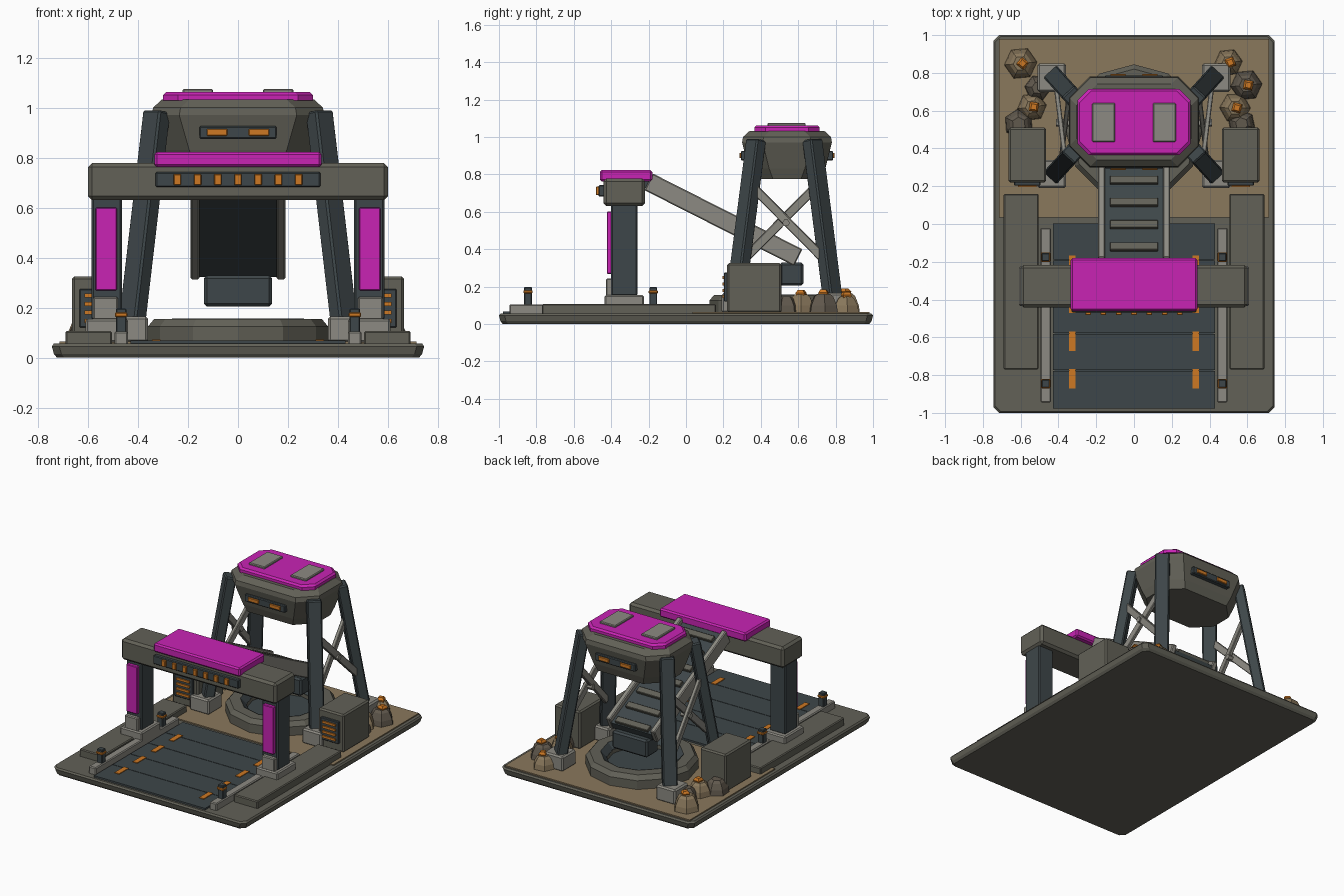
import bpy, bmesh, math, random
from mathutils import Vector, Matrix

random.seed(4)
if "Cube" in bpy.data.objects:
    bpy.data.objects.remove(bpy.data.objects["Cube"])


def material(name, r, g, b):
    m = bpy.data.materials.new(name)
    m.use_nodes = True
    m.diffuse_color = (r, g, b, 1)
    m.node_tree.nodes["Principled BSDF"].inputs["Base Color"].default_value = (r, g, b, 1)
    return m


GREY = material("olive_grey", 0.122, 0.119, 0.095)
SLATE = material("dark_slate", 0.048, 0.062, 0.067)
SAND = material("sand", 0.254, 0.188, 0.107)
PINK = material("magenta", 0.578, 0.017, 0.456)
ORANGE = material("orange", 0.61, 0.188, 0.017)
LIGHT = material("light_grey", 0.262, 0.254, 0.223)
STONE = material("brown_stone", 0.12, 0.10, 0.075)


def finish(name, bm, mat, bevel=0):
    bmesh.ops.recalc_face_normals(bm, faces=bm.faces)
    mesh = bpy.data.meshes.new(name)
    bm.to_mesh(mesh)
    bm.free()
    mesh.materials.append(mat)
    ob = bpy.data.objects.new(name, mesh)
    bpy.context.scene.collection.objects.link(ob)
    if bevel:
        mod = ob.modifiers.new("edge_bevel", "BEVEL")
        mod.width = bevel
        mod.segments = 1
    return ob


def box(name, x, y, z, mat, bevel=0):
    """Box from (low, high) ranges on each axis."""
    bm = bmesh.new()
    bmesh.ops.create_cube(bm, size=1)
    for v in bm.verts:
        v.co = [(lo + hi) / 2 + c * (hi - lo) for c, (lo, hi) in zip(v.co, (x, y, z))]
    return finish(name, bm, mat, bevel)


def side_range(s, lo, hi):
    return (lo, hi) if s > 0 else (-hi, -lo)


def beam(name, a, b, width, thick, mat, bevel=0):
    """Box bar running from a to b, its width lying level."""
    a, b = Vector(a), Vector(b)
    d = (b - a).normalized()
    across = d.cross(Vector((0, 0, 1))).normalized()
    up = across.cross(d)
    rot = Matrix((across, d, up)).transposed()
    bm = bmesh.new()
    bmesh.ops.create_cube(bm, size=1)
    for v in bm.verts:
        c = Vector((v.co.x * width, v.co.y * (b - a).length, v.co.z * thick))
        v.co = (a + b) / 2 + rot @ c
    return finish(name, bm, mat, bevel)


def loft(name, rings, mat, close=False, bevel=0):
    """Skin a list of equal-length point rings, capping or closing the ends."""
    bm = bmesh.new()
    loops = [[bm.verts.new(p) for p in ring] for ring in rings]
    pairs = list(zip(loops, loops[1:])) + ([(loops[-1], loops[0])] if close else [])
    for lo, hi in pairs:
        for i in range(len(lo)):
            j = (i + 1) % len(lo)
            bm.faces.new((lo[i], lo[j], hi[j], hi[i]))
    if not close:
        bm.faces.new(loops[0])
        bm.faces.new(loops[-1])
    return finish(name, bm, mat, bevel)


def cut_rect(hx, hy, cut, cy, z):
    """Rectangle with chamfered corners."""
    pts = []
    for sx, sy in ((1, 1), (-1, 1), (-1, -1), (1, -1)):
        corner = [(sx * hx, cy + sy * (hy - cut), z), (sx * (hx - cut), cy + sy * hy, z)]
        pts += corner if sx * sy > 0 else corner[::-1]
    return pts


def circle(r, z, n, cx=0, cy=0, turn=0.0):
    return [(cx + r * math.sin(turn + math.tau * i / n),
             cy + r * math.cos(turn + math.tau * i / n), z) for i in range(n)]


# Base slab, sand bed and road panels
loft("base", [cut_rect(hx, hx + 0.255, 0.03, 0, z) for z, hx in
              ((0, 0.725), (0.015, 0.737), (0.045, 0.745), (0.056, 0.737))], GREY)
box("sand_bed", (-0.715, 0.715), (0.035, 0.98), (0.05, 0.064), SAND)
box("road_bed", (-0.42, 0.42), (-0.975, -0.005), (0.05, 0.06), SLATE)
seams = (-0.98, -0.775, -0.58, -0.38, -0.19, 0.005)
for lo, hi in zip(seams, seams[1:]):
    box("road_panel", (-0.43, 0.43), (lo + 0.002, hi - 0.002), (0.05, 0.068), SLATE)

for s in (-1, 1):
    # Road edge marks, side rails and kerb platforms
    for y in (-0.82, -0.62, -0.42, -0.22):
        box("road_mark", side_range(s, 0.31, 0.345), (y - 0.052, y + 0.052), (0.06, 0.073), ORANGE)
    box("side_rail", side_range(s, 0.44, 0.495), (-0.945, -0.02), (0.05, 0.105), LIGHT, 0.006)
    box("side_platform", side_range(s, 0.505, 0.69), (-0.77, 0.16), (0.05, 0.107), GREY, 0.006)

    # Beacon posts
    for y in (-0.845, -0.175):
        x = s * 0.468
        for part, r, z, mat in (("beacon_post", 0.021, (0.09, 0.197), SLATE),
                                ("beacon_band", 0.025, (0.163, 0.18), ORANGE)):
            box(part, (x - r, x + r), (y - r, y + r), z, mat, 0.004)

    # Gantry columns
    box("gantry_foot", side_range(s, 0.44, 0.61), (-0.435, -0.225), (0.06, 0.155), LIGHT, 0.008)
    box("gantry_column", side_range(s, 0.465, 0.587), (-0.40, -0.26), (0.15, 0.65), SLATE, 0.008)
    box("column_bracket", side_range(s, 0.48, 0.58), (-0.428, -0.39), (0.15, 0.243), LIGHT, 0.006)
    box("column_panel", side_range(s, 0.485, 0.57), (-0.423, -0.39), (0.268, 0.6), PINK, 0.004)

    # Supply crates with glowing vents
    box("crate", side_range(s, 0.465, 0.665), (0.22, 0.51), (0.06, 0.325), GREY, 0.01)
    box("crate_vent", side_range(s, 0.495, 0.635), (0.203, 0.23), (0.12, 0.275), SLATE, 0.004)
    for i in range(4):
        z = 0.146 + i * 0.034
        box("vent_slat", side_range(s, 0.515, 0.615), (0.195, 0.21), (z - 0.008, z + 0.008), ORANGE)

    # Tower legs, feet and cross braces
    for t in (-1, 1):
        fy = 0.52 + t * 0.255
        box("leg_foot", side_range(s, 0.36, 0.51), (fy - 0.075, fy + 0.075), (0.06, 0.165), LIGHT, 0.01)
        beam("tower_leg", (s * 0.425, 0.525 + t * 0.26, 0.13), (s * 0.325, 0.525 + t * 0.15, 0.985),
             0.095, 0.07, SLATE, 0.008)
        beam("cross_brace", (s * (0.40 + t * 0.012), 0.525 + t * 0.2, 0.36),
             (s * (0.355 + t * 0.012), 0.525 - t * 0.165, 0.73), 0.025, 0.048, LIGHT, 0.004)
    bm = bmesh.new()
    bmesh.ops.create_cone(bm, cap_ends=True, segments=6, radius1=0.02, radius2=0.02, depth=0.07,
                          matrix=Matrix.Translation((s * 0.378, 0.535, 0.54)) @ Matrix.Rotation(math.pi / 2, 4, "Y"))
    finish("brace_bolt", bm, LIGHT)

# Gantry beam, canopy and light bar
box("gantry_beam", (-0.6, 0.6), (-0.442, -0.218), (0.63, 0.778), GREY, 0.016)
box("gantry_canopy", (-0.335, 0.335), (-0.46, -0.18), (0.762, 0.823), PINK, 0.01)
box("light_bar", (-0.33, 0.33), (-0.468, -0.43), (0.682, 0.742), SLATE, 0.005)
for i in range(-3, 4):
    box("gantry_light", (i * 0.081 - 0.015, i * 0.081 + 0.015), (-0.482, -0.46), (0.69, 0.734), ORANGE, 0.003)

# Sloping conveyor from gantry to tower
start, end = Vector((0, -0.2, 0.76)), Vector((0, 0.6, 0.355))
slope = (end - start).normalized()
normal = Vector((1, 0, 0)).cross(slope)
for s in (-1, 1):
    off = Vector((s * 0.172, 0, 0))
    beam("conveyor_rail", start + off, end + off, 0.036, 0.1, LIGHT, 0.006)
low = normal * -0.01
beam("conveyor_belt", start + low - slope * 0.02, end + low, 0.31, 0.055, SLATE)
for i in range(7):
    mid = start + slope * (0.075 + i * 0.132) + normal * 0.025
    beam("conveyor_slat", mid - slope * 0.022, mid + slope * 0.022, 0.255, 0.025, GREY, 0.003)
box("conveyor_hopper", (-0.137, 0.137), (0.5, 0.628), (0.205, 0.328), SLATE, 0.012)

# Landing ring below the tower
profile = ((0.36, 0.06), (0.36, 0.125), (0.335, 0.155), (0.265, 0.155), (0.225, 0.115), (0.225, 0.06))
loft("landing_ring", [circle(r, z, 12, cy=0.485) for r, z in profile], GREY, close=True)
loft("ring_bowl", [circle(r, z, 12, cy=0.485) for r, z in ((0.235, 0.06), (0.235, 0.09))], SLATE)
loft("ring_lining", [circle(r, z, 12, cy=0.485) for r, z in
                     ((0.264, 0.157), (0.226, 0.118), (0.226, 0.09), (0.27, 0.09))], SLATE, close=True)

# Tower cabin, roof and hatches
CY = 0.54
loft("cabin", [cut_rect(hx, hy, 0.11, CY, z) for z, hx, hy in
               ((0.775, 0.285, 0.185), (0.83, 0.305, 0.205), (0.97, 0.345, 0.24), (1.0, 0.34, 0.235),
                (1.032, 0.305, 0.2))], GREY)
loft("cabin_roof", [cut_rect(hx, hx - 0.125, 0.06, CY, z) for z, hx in
                    ((1.028, 0.3), (1.05, 0.3), (1.062, 0.288))], PINK)
for s in (-1, 1):
    box("roof_hatch", side_range(s, 0.1, 0.222), (0.435, 0.64), (1.05, 1.075), LIGHT, 0.005)

# Cabin windows front and back
for t in (-1, 1):
    def depth(lo, hi):
        return tuple(sorted((CY + t * lo, CY + t * hi)))
    box("window_frame", (-0.155, 0.155), depth(0.2, 0.247), (0.875, 0.926), SLATE, 0.005)
    for s in (-1, 1):
        box("window_light", side_range(s, 0.043, 0.125), depth(0.23, 0.255), (0.887, 0.915), ORANGE, 0.003)

# Rocks, some topped with crystals
rocks = ((-0.6, 0.85, 0.088, SAND, 1), (-0.51, 0.72, 0.07, STONE, 0), (-0.54, 0.62, 0.078, SAND, 1),
         (-0.61, 0.53, 0.08, STONE, 0), (0.5, 0.855, 0.075, SAND, 1), (0.595, 0.735, 0.085, STONE, 1),
         (0.535, 0.615, 0.083, SAND, 1), (0.57, 0.53, 0.075, STONE, 0))
for x, y, r, mat, crystal in rocks:
    turn = random.uniform(0, math.tau)
    top = 0.05 + r * 1.3
    loft("rock", [circle(r * f, z, 6, x, y, turn) for f, z in
                  ((1, 0.06), (0.92, 0.1), (0.68, top - 0.015), (0.45, top))], mat)
    if crystal:
        loft("crystal", [circle(f, z, 4, x + 0.01, y, turn) for f, z in
                         ((0.028, top - 0.01), (0.034, top + 0.008), (0.02, top + 0.024))], ORANGE)
